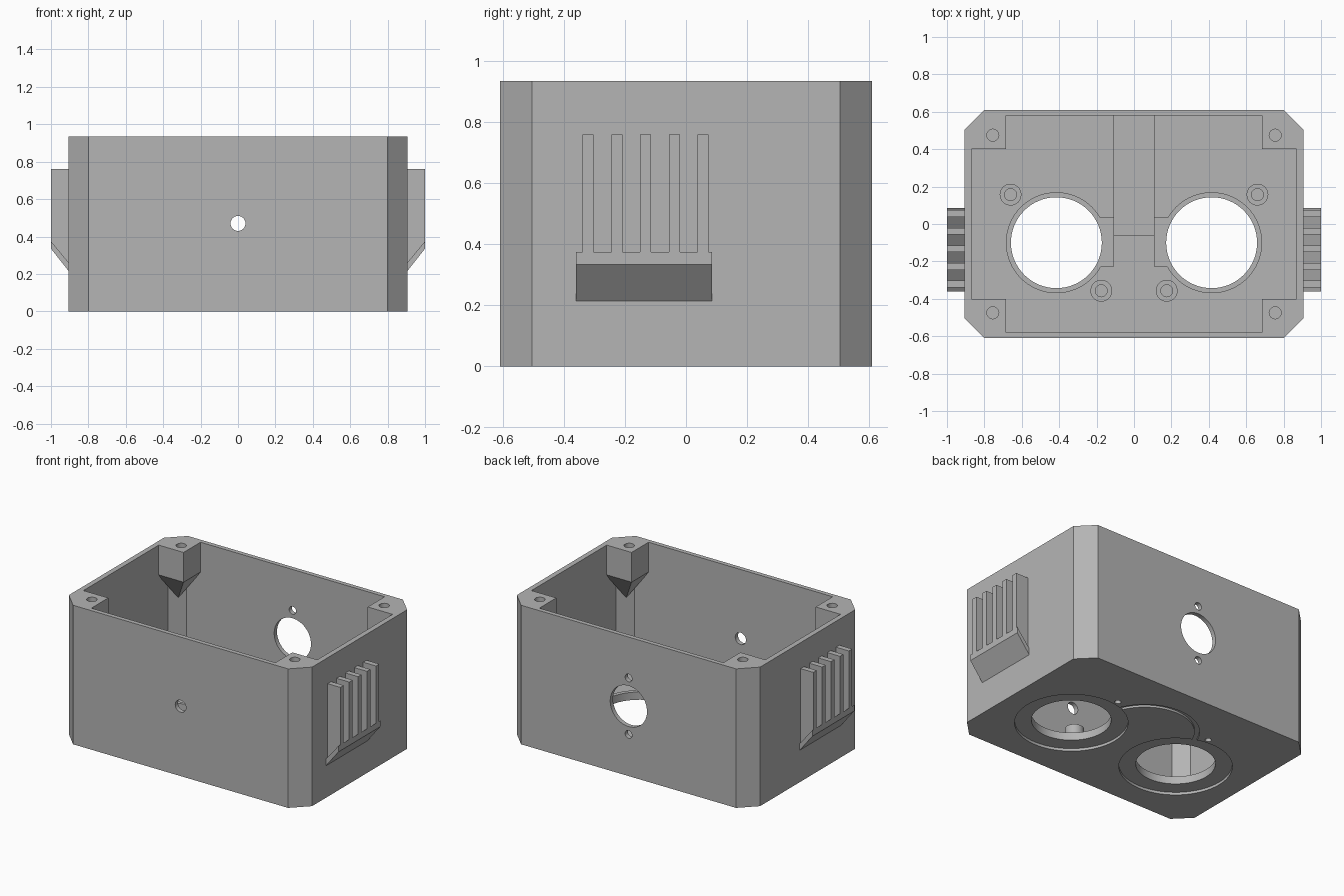
import bpy, bmesh, math
from mathutils import Vector

if "Cube" in bpy.data.objects:
    bpy.data.objects.remove(bpy.data.objects["Cube"], do_unlink=True)

grey = bpy.data.materials.new("plain grey")
grey.use_nodes = True
COLOUR = (0.46, 0.46, 0.46, 1)
grey.diffuse_color = COLOUR
grey.node_tree.nodes["Principled BSDF"].inputs["Base Color"].default_value = COLOUR


def finish(name, bm):
    bmesh.ops.recalc_face_normals(bm, faces=bm.faces[:])
    mesh = bpy.data.meshes.new(name)
    bm.to_mesh(mesh)
    bm.free()
    mesh.materials.append(grey)
    obj = bpy.data.objects.new(name, mesh)
    bpy.context.scene.collection.objects.link(obj)
    return obj


def prism(name, pts, lo, hi, axis="z"):
    """Extrude a 2D outline between lo and hi along an axis."""
    place = {"z": lambda a, b, c: (a, b, c), "y": lambda a, b, c: (a, c, b)}[axis]
    bm = bmesh.new()
    face = bm.faces.new([bm.verts.new(place(a, b, lo)) for a, b in pts])
    new = bmesh.ops.extrude_face_region(bm, geom=[face])["geom"]
    shift = Vector(place(0, 0, hi - lo))
    bmesh.ops.translate(bm, vec=shift, verts=[v for v in new if isinstance(v, bmesh.types.BMVert)])
    return finish(name, bm)


def disc(name, a, b, r, lo, hi, axis="z", sides=64):
    steps = [2 * math.pi * i / sides for i in range(sides)]
    return prism(name, [(a + r * math.cos(t), b + r * math.sin(t)) for t in steps], lo, hi, axis)


def rect(x0, x1, y0, y1):
    return [(x0, y0), (x1, y0), (x1, y1), (x0, y1)]


def octagon(x, y, c):
    return [(x - c, -y), (x, c - y), (x, y - c), (x - c, y),
            (c - x, y), (-x, y - c), (-x, c - y), (c - x, -y)]


def combine(target, tool, operation):
    mod = target.modifiers.new("combine", "BOOLEAN")
    mod.operation, mod.solver, mod.object = operation, "EXACT", tool
    bpy.context.view_layer.objects.active = target
    bpy.ops.object.modifier_apply(modifier=mod.name)
    bpy.data.objects.remove(tool, do_unlink=True)


H, FLOOR, LIP, HOLE_Z = 0.935, 0.045, 0.07, 0.47
CX, CY = 0.415, -0.1

# Open box with chamfered corners
box = prism("housing", octagon(0.905, 0.61, 0.105), 0, H)


def add(tool):
    combine(box, tool, "UNION")


def cut(tool):
    combine(box, tool, "DIFFERENCE")


cut(prism("cavity", octagon(0.87, 0.58, 0.08), FLOOR, H + 0.1))

# Raised channel block against the back wall
add(prism("channel", rect(-0.11, 0.11, -0.065, 0.59), 0.03, 0.12))

for sx in (-1, 1):
    # Corner screw posts tapering into the corners
    for sy in (-1, 1):
        outline = [(0.685, 0.4), (0.88, 0.4), (0.88, 0.51), (0.79, 0.59), (0.685, 0.59)]
        pts = [(x, y, z) for x, y in outline for z in (0.735, H)] + [(0.828, 0.548, 0.535)]
        bm = bmesh.new()
        for x, y, z in pts:
            bm.verts.new((sx * x, sy * y, z))
        bmesh.ops.convex_hull(bm, input=bm.verts[:])
        add(finish("post", bm))
        cut(disc("post_hole", sx * 0.755, sy * 0.475, 0.032, 0.76, 1, sides=32))

    # Floor openings with inner collar, side tab and recessed underside
    x = sx * CX
    add(disc("collar", x, CY, 0.27, 0.03, LIP))
    add(prism("tab", rect(sx * 0.11, sx * 0.22, -0.23, 0.035), 0.03, LIP))
    cut(disc("opening", x, CY, 0.243, -0.1, 0.2))
    cut(disc("recess", x, CY, 0.346, -0.1, 0.018))

    # Screw bosses on the floor
    for bx, by in ((0.66, 0.157), (0.175, -0.357)):
        add(disc("boss", sx * bx, by, 0.058, 0.03, 0.16, sides=32))
        cut(disc("boss_hole", sx * bx, by, 0.032, 0.06, 0.3, sides=32))
    cut(disc("pin_hole", sx * 0.36, 0.275, 0.02, -0.1, 0.03, sides=24))

# Arc groove on the underside
arc = [math.radians(20 + 140 * i / 32) for i in range(33)]
groove = [(0.335 * math.cos(t), 0.1 + 0.335 * math.sin(t)) for t in arc]
groove += [(0.305 * math.cos(t), 0.1 + 0.305 * math.sin(t)) for t in reversed(arc)]
cut(prism("groove", groove, -0.1, 0.014))

# Front cable hole, back socket hole and its two screw holes
cut(disc("cable_hole", 0, HOLE_Z, 0.04, -0.8, -0.5, "y", 32))
cut(disc("socket_hole", 0, HOLE_Z, 0.137, 0.5, 0.8, "y"))
for dz in (-0.19, 0.19):
    cut(disc("socket_screw_hole", 0, HOLE_Z + dz, 0.026, 0.5, 0.8, "y", 24))

# Side vents: sloped deflector with five upright fins
parts = [box]
for side, sx in (("right", -1), ("left", 1)):
    slope = [(0.89, 0.215), (0.905, 0.215), (1, 0.335), (1, 0.375), (0.905, 0.26), (0.89, 0.26)]
    parts.append(prism(side + "_deflector", [(sx * x, z) for x, z in slope], -0.36, 0.085, "y"))
    fin = [(0.89, 0.24), (0.905, 0.24), (0.999, 0.36), (0.999, 0.76), (0.89, 0.76)]
    for i in range(5):
        y = -0.339 + i * 0.0943
        parts.append(prism(f"{side}_fin_{i + 1}", [(sx * x, z) for x, z in fin], y, y + 0.036, "y"))

# Crisp edges, smooth round holes
bpy.ops.object.select_all(action="DESELECT")
for obj in parts:
    obj.select_set(True)
bpy.context.view_layer.objects.active = box
bpy.ops.object.shade_smooth_by_angle(angle=math.radians(25))
